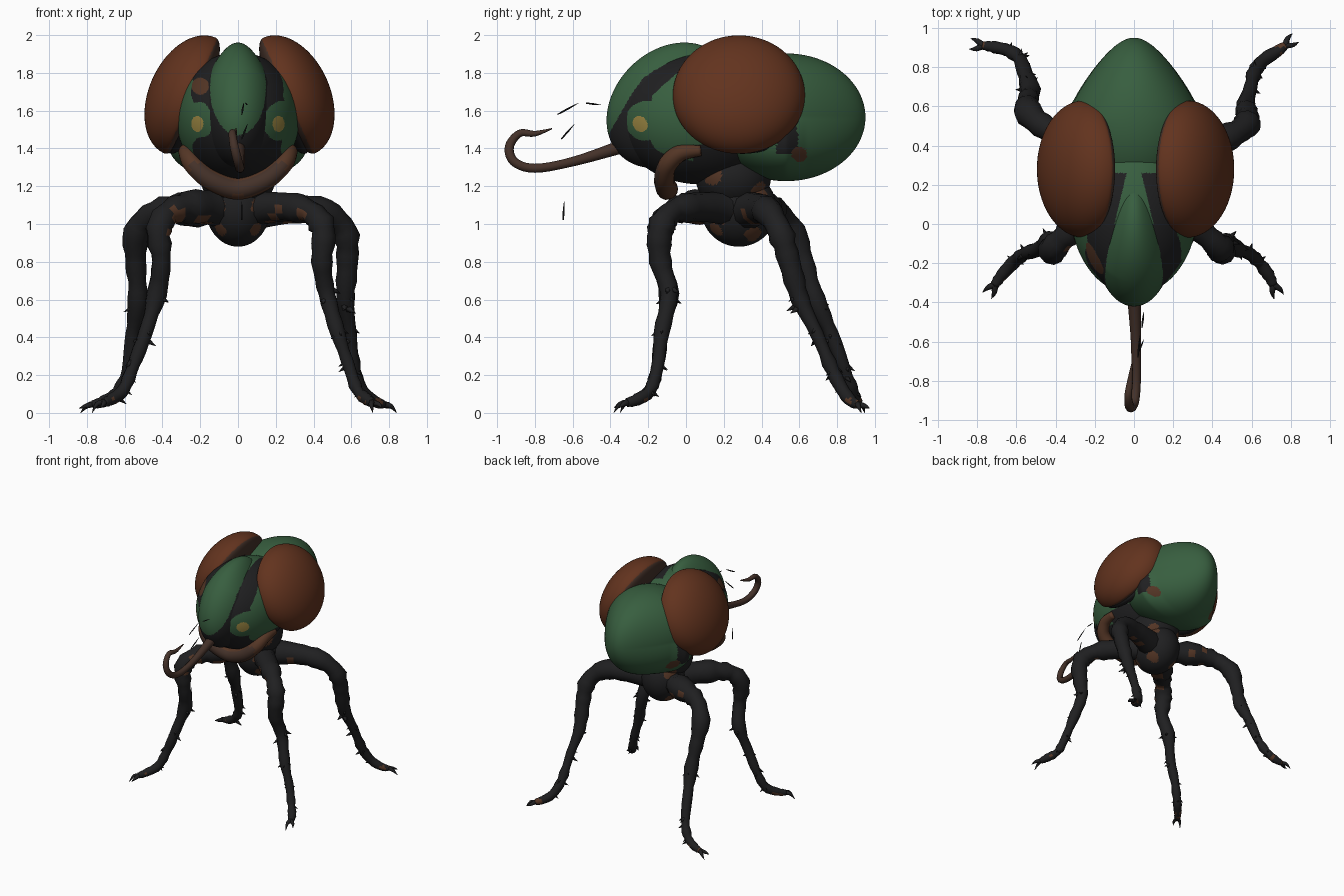
import bpy, bmesh, math, random
from mathutils import Vector, Matrix, Quaternion, noise

random.seed(4)
cube = bpy.data.objects.get("Cube")
if cube:
    bpy.data.objects.remove(cube, do_unlink=True)


def material(name, rgb):
    m = bpy.data.materials.new(name)
    m.use_nodes = True
    m.diffuse_color = (*rgb, 1)
    m.node_tree.nodes["Principled BSDF"].inputs["Base Color"].default_value = (*rgb, 1)
    return m


GREEN = material("shell green", (0.039, 0.113, 0.05))
DARK = material("chitin black", (0.014, 0.014, 0.015))
RUST = material("eye rust", (0.123, 0.033, 0.013))
BROWN = material("mouth brown", (0.058, 0.031, 0.022))
TAN = material("patch brown", (0.09, 0.037, 0.019))
YELLOW = material("spot yellow", (0.33, 0.24, 0.055))


def finish(bm, name, mats, rule=None):
    """Turn a bmesh into a smooth object, colouring faces by a rule."""
    bmesh.ops.recalc_face_normals(bm, faces=bm.faces)
    for f in bm.faces:
        f.smooth = True
        if rule:
            f.material_index = mats.index(rule(f.calc_center_median()))
    me = bpy.data.meshes.new(name)
    bm.to_mesh(me)
    bm.free()
    for m in mats:
        me.materials.append(m)
    ob = bpy.data.objects.new(name, me)
    bpy.context.collection.objects.link(ob)


def ellipsoid(name, centre, radii, mats, rule=None, rot=None, detail=4, shape=None):
    bm = bmesh.new()
    bmesh.ops.create_icosphere(bm, subdivisions=detail, radius=1)
    for v in bm.verts:
        if shape:
            shape(v.co)
        v.co = Vector(a * b for a, b in zip(v.co, radii))
    bm.transform(Matrix.Translation(centre) @ (rot or Matrix()))
    finish(bm, name, mats, rule)


def spline(points, steps):
    """Smooth path through (x, y, z, radius) points."""
    p = [Vector(q) for q in points]
    p = [p[0]] + p + [p[-1]]
    out = []
    for a, b, c, d in zip(p, p[1:], p[2:], p[3:]):
        for i in range(steps):
            t = i / steps
            out.append(b + (c - a) * (t / 2) + (2 * a - 5 * b + 4 * c - d) * (t * t / 2)
                       + (3 * b - a - 3 * c + d) * (t ** 3 / 2))
    return out + [p[-1]]


def tube(name, points, mats, rule=None, sides=10, steps=4, knobs=0.0):
    path = spline(points, steps)
    bm = bmesh.new()
    q, last, rings = Quaternion(), Vector((0, 0, 1)), []
    for i, p in enumerate(path):
        t = (path[min(i + 1, len(path) - 1)] - path[max(i - 1, 0)]).to_3d().normalized()
        q = last.rotation_difference(t) @ q
        last = t
        r = max(p.w, 0.001) * (1 + random.uniform(-knobs, knobs))
        ring = []
        for k in range(sides):
            a = math.tau * k / sides
            ring.append(bm.verts.new(p.to_3d() + q @ Vector((r * math.cos(a), r * math.sin(a), 0))))
        rings.append(ring)
    for a, b in zip(rings, rings[1:]):
        for k in range(sides):
            n = (k + 1) % sides
            bm.faces.new((a[k], a[n], b[n], b[k]))
    bm.faces.new(rings[0])
    bm.faces.new(rings[-1])
    finish(bm, name, mats, rule)


# Colour rules
def head_rule(c):
    ax = abs(c.x)
    if c.z > 1.6 and (c.y > 0.26 or (c.y > 0 and ax < 0.1 - 0.24 * c.y)):
        return GREEN
    if c.y < 0 and math.hypot((ax - 0.215) / 0.032, (c.z - 1.53) / 0.042) < 1:
        return YELLOW
    if c.x < 0 and math.hypot((ax - 0.2) / 0.045, (c.z - 1.73) / 0.045) < 1:
        return TAN
    wobble = 0.03 * noise.noise(c * 10)
    cheek = math.hypot((ax - 0.23) / 0.1, (c.z - 1.545) / 0.1) < 1 + 6 * wobble
    side = ax > 0.235 + wobble and c.z < 1.87 + 1.07 * c.y + wobble
    behind = c.y > (0.04 if c.z < 1.42 else 0.3)
    return GREEN if (cheek or side) and not behind else DARK


def brow_rule(c):
    return GREEN if math.hypot(c.x / 0.148, (c.z - 1.72) / 0.25) < 1 else DARK


def rear_rule(c):
    ax = abs(c.x)
    if ax > 0.2 and math.hypot(c.y - 0.6, c.z - 1.37) < 0.04:
        return TAN
    return DARK if ax > 0.24 and 0.48 < c.y < 0.59 and 1.37 < c.z < 1.6 else GREEN


PATCHES = [(0.19, 0.13, 1.25, 0.06), (0.1, 0.12, 1.1, 0.045), (0.1, 0.15, 0.96, 0.04),
           (0.15, 0.18, 1.04, 0.04), (0.13, 0.4, 1.17, 0.05), (0.1, 0.36, 0.94, 0.05)]


def body_rule(c):
    p = Vector((abs(c.x), c.y, c.z))
    near = any((p - Vector(q[:3])).length < q[3] * (1 + 0.5 * noise.noise(p * 14)) for q in PATCHES)
    return TAN if near else DARK


def leg_rule(c):
    foot = c.z < 0.08 and noise.noise(c * 25) > 0.15
    hip = 0.15 < abs(c.x) < 0.37 and 0.95 < c.z < 1.09
    hip = hip and noise.noise(Vector((abs(c.x), c.y, c.z)) * 9) > 0.1
    return TAN if foot or hip else DARK


# Body masses
def pear(co):
    low = 0.45 if co.y < 0 else max(0.45 - co.y, 0.2)
    co.x *= (1 - 0.4 * max(co.y, 0)) * (1 + low * max(-co.z, 0))


def narrow_back(co):
    co.x *= 1 - 0.35 * max(co.y, 0)


ellipsoid("head", (0, 0.08, 1.56), (0.325, 0.44, 0.35), [DARK, GREEN, YELLOW, TAN],
          head_rule, detail=7)
ellipsoid("rear_shell", (0, 0.53, 1.565), (0.345, 0.42, 0.338), [GREEN, DARK, TAN],
          rear_rule, detail=6, shape=pear)
ellipsoid("brow_shell", (0, -0.088, 1.628), (0.2, 0.37, 0.29), [GREEN, DARK], brow_rule,
          rot=Matrix.Rotation(math.radians(45), 4, 'X'), detail=6, shape=narrow_back)
ellipsoid("thorax", (0, 0.28, 1.08), (0.17, 0.2, 0.2), [DARK, TAN], body_rule, detail=5)
ellipsoid("neck", (0, 0.25, 1.25), (0.2, 0.2, 0.18), [DARK, TAN], body_rule, detail=5)

# Eyes: domes flattened on the inner side, with a dull inner rim
for side, s in (("left", 1), ("right", -1)):
    def flatten(co):
        if co.x * s < 0:
            co.x *= 0.4

    tilt = Matrix.Rotation(math.radians(-24 * s), 4, 'Y')
    centre = Vector((0.262 * s + 0.008, 0.28, 1.68))

    def eye_rule(c):
        local = tilt.inverted() @ (c - centre)
        return BROWN if local.x * s < -0.01 else RUST

    ellipsoid(side + "_eye", centre, (0.218, 0.35, 0.335), [RUST, BROWN],
              eye_rule, rot=tilt, shape=flatten, detail=5)
    # Dark socket behind each eye
    ellipsoid(side + "_eye_socket", (0.25 * s, 0.3, 1.62), (0.08, 0.32, 0.27), [DARK], rot=tilt)

# Mouth parts
half = [(0.28, 0.08, 1.39, 0.03), (0.27, -0.03, 1.375, 0.045), (0.235, -0.1, 1.31, 0.05),
        (0.14, -0.115, 1.23, 0.054)]
jaw = half + [(0, -0.1, 1.185, 0.058)] + [(-x, y, z, r) for x, y, z, r in reversed(half)]
tube("jaw", jaw, [TAN, BROWN], lambda c: BROWN if c.y < -0.145 else TAN, steps=5, sides=14)
tube("proboscis", [(0, -0.2, 1.46, 0.05), (0, -0.34, 1.41, 0.038), (0.01, -0.6, 1.33, 0.026),
                   (0.01, -0.8, 1.295, 0.025), (0, -0.91, 1.33, 0.025), (-0.02, -0.935, 1.41, 0.024),
                   (-0.03, -0.88, 1.48, 0.02), (-0.02, -0.8, 1.478, 0.015), (-0.01, -0.71, 1.505, 0.003)],
     [BROWN], steps=5)

# Loose feeler slivers
slivers = [((0.02, -0.68, 1.58), (0.03, -0.57, 1.64)), ((0.04, -0.53, 1.64), (0.05, -0.45, 1.63)),
           ((0.02, -0.66, 1.45), (0.05, -0.59, 1.53)), ((0.02, -0.65, 1.02), (0.02, -0.645, 1.12))]
for i, (a, b) in enumerate(slivers):
    mid = (Vector(a) + Vector(b)) / 2
    tube(f"feeler_{i + 1}", [(*a, 0.003), (*mid, 0.005), (*b, 0.001)], [DARK], sides=4, steps=2)

# Legs with claws and spurs; the rear pair stands slightly staggered
LEGS = {
    "front": (0, [(0.08, 0.22, 1.08, 0.09), (0.24, 0.06, 1.09, 0.088), (0.37, -0.07, 1.065, 0.066),
                  (0.435, -0.135, 0.97, 0.068), (0.425, -0.135, 0.8, 0.054), (0.45, -0.09, 0.63, 0.05),
                  (0.51, -0.13, 0.42, 0.038), (0.57, -0.15, 0.25, 0.036), (0.62, -0.19, 0.12, 0.032),
                  (0.68, -0.26, 0.07, 0.03), (0.71, -0.31, 0.055, 0.022)]),
    "rear": (0.04, [(0.08, 0.32, 1.07, 0.09), (0.27, 0.4, 1.08, 0.09), (0.45, 0.46, 1.06, 0.068),
                    (0.55, 0.53, 0.96, 0.068), (0.56, 0.585, 0.8, 0.056), (0.55, 0.645, 0.6, 0.05),
                    (0.575, 0.73, 0.42, 0.038), (0.6, 0.81, 0.22, 0.036), (0.65, 0.86, 0.11, 0.032),
                    (0.72, 0.89, 0.06, 0.03), (0.77, 0.91, 0.045, 0.022)]),
}

for pair, (stagger, pts) in LEGS.items():
    for side, s in (("left", 1), ("right", -1)):
        name = f"{pair}_{side}"
        path = []
        for i, (x, y, z, r) in enumerate(pts):
            shift = math.sin(math.pi * i / (len(pts) - 1))
            path.append((x * s + 0.02 * shift, y - stagger * s * shift, z, r))
        tube(name + "_leg", path, [DARK, TAN], leg_rule, steps=4, knobs=0.13)
        foot, before = Vector(path[-1][:3]), Vector(path[-2][:3])
        ahead = (foot - before).normalized()
        across = ahead.cross(Vector((0, 0, 1)))
        for k in (-1, 1):
            mid = foot + ahead * 0.035 + across * 0.022 * k
            tip = foot + ahead * 0.07 + across * 0.028 * k
            tip.z = 0.0 if k == 1 else 0.025
            tube(f"{name}_claw_{'a' if k < 0 else 'b'}",
                 [(*foot, 0.018), (*mid, 0.013), (*tip, 0.001)], [DARK], sides=6, steps=3)
        # Short spurs around the lower joints
        for j in range(5, 9):
            for n in range(3):
                x, y, z, r = path[j]
                a = random.uniform(0, math.tau)
                out = Vector((math.cos(a), math.sin(a), 0))
                base = Vector((x, y, z + random.uniform(-0.04, 0.04)))
                tip = base + out * r * 1.5 - Vector((0, 0, 0.035))
                tube(f"{name}_spur_{j}_{n}", [(*base, r * 0.55), (*tip, 0.001)], [DARK],
                     sides=5, steps=2)
